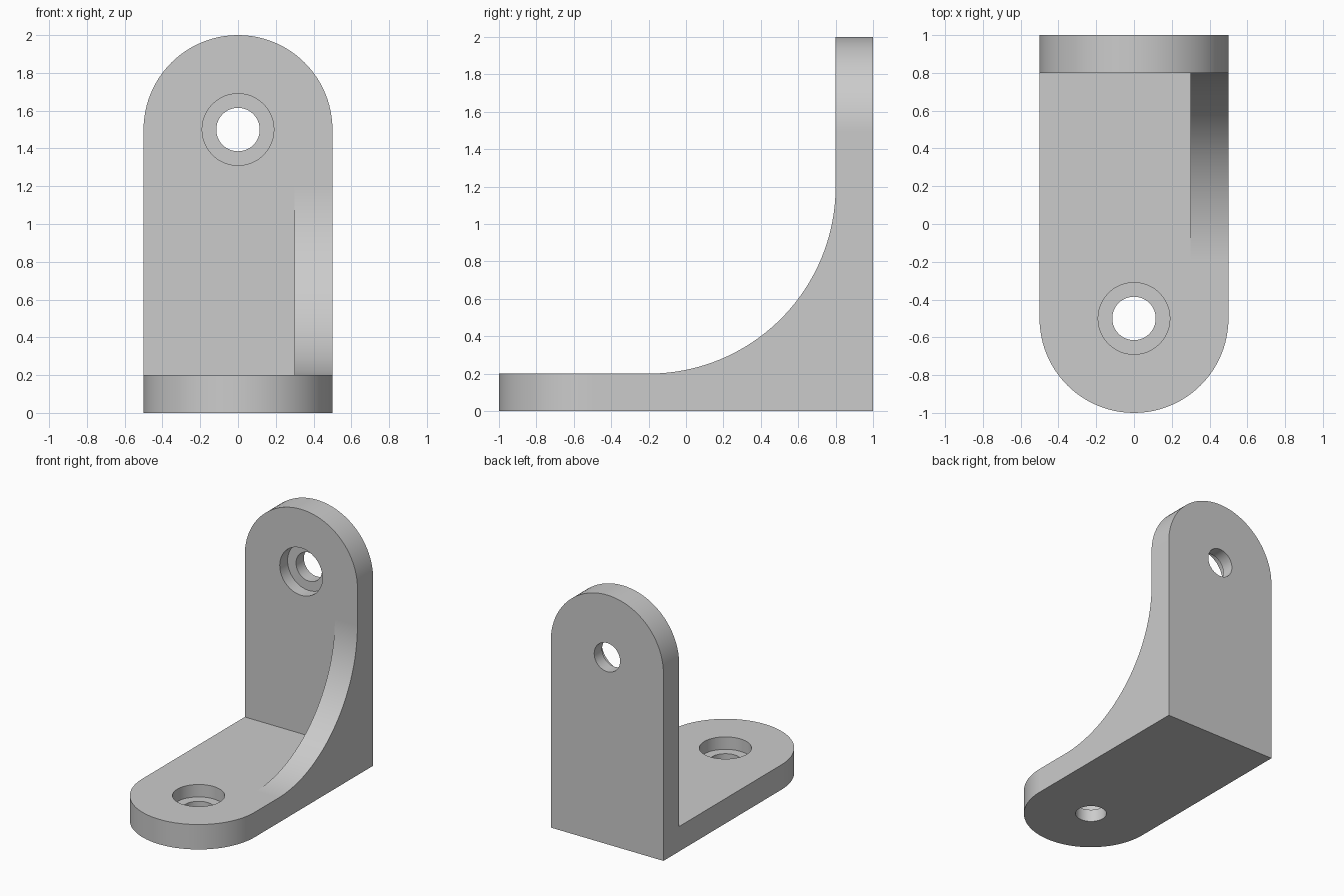
import bpy
import bmesh
from math import sin, cos, pi, radians
from mathutils import Vector, Matrix

cube = bpy.data.objects.get("Cube")
if cube:
    bpy.data.objects.remove(cube, do_unlink=True)

WIDTH, THICK = 1.0, 0.2
HALF = WIDTH / 2
RIB = 0.2
HOLE_R, BORE_R, BORE_DEPTH = 0.115, 0.19, 0.1

grey = bpy.data.materials.new("light grey")
grey.use_nodes = True
colour = (0.6, 0.6, 0.6, 1)
grey.diffuse_color = colour
grey.node_tree.nodes["Principled BSDF"].inputs["Base Color"].default_value = colour


def arc(cx, cy, r, start, end, steps):
    """Points on a circular arc, angles in degrees."""
    angles = [radians(start + (end - start) * i / steps) for i in range(steps + 1)]
    return [(cx + r * cos(a), cy + r * sin(a)) for a in angles]


def prism(name, points, to_3d, sweep):
    """Extrude a closed 2D profile, placed by to_3d, along sweep."""
    bm = bmesh.new()
    face = bm.faces.new([bm.verts.new(to_3d(u, v)) for u, v in points])
    out = bmesh.ops.extrude_face_region(bm, geom=[face], use_keep_orig=True)
    moved = [g for g in out["geom"] if isinstance(g, bmesh.types.BMVert)]
    bmesh.ops.translate(bm, verts=moved, vec=Vector(sweep))
    bmesh.ops.recalc_face_normals(bm, faces=bm.faces)
    mesh = bpy.data.meshes.new(name)
    bm.to_mesh(mesh)
    bm.free()
    mesh.materials.append(grey)
    obj = bpy.data.objects.new(name, mesh)
    bpy.context.collection.objects.link(obj)
    return obj


def combine(target, other, operation):
    """Apply a boolean and discard the helper."""
    mod = target.modifiers.new(operation.title(), 'BOOLEAN')
    mod.operation, mod.solver, mod.object = operation, 'EXACT', other
    bpy.context.view_layer.objects.active = target
    bpy.ops.object.modifier_apply(modifier=mod.name)
    bpy.data.objects.remove(other, do_unlink=True)


# Plate outline: square at the corner, round at the far end
outline = [(-HALF, 0), (HALF, 0)] + arc(0, 1.5, HALF, 0, 180, 48)


def on_base(u, v):
    return (u, 1 - v, 0)


def on_back(u, v):
    return (u, 1 - THICK, v)


# Base plate and upright back plate
bracket = prism("corner_bracket", outline, on_base, (0, 0, THICK))
back_plate = prism("back_plate", outline, on_back, (0, THICK, 0))
combine(bracket, back_plate, 'UNION')

# Curved side rib, tangent to both plates
rib_profile = arc(-0.2, 1.2, 1.0, -90, 0, 40) + [(0.9, 1.2), (0.9, 0.1), (-0.2, 0.1)]
rib = prism("side_rib", rib_profile, lambda u, v: (HALF - RIB, u, v), (RIB, 0, 0))
combine(bracket, rib, 'UNION')

# Counterbored screw hole through each plate
base_frame = Matrix.Translation((0, -0.5, THICK))
back_frame = Matrix.Translation((0, 1 - THICK, 1.5)) @ Matrix.Rotation(pi / 2, 4, 'X')
for frame in (base_frame, back_frame):
    for radius, depth in ((HOLE_R, THICK + 0.1), (BORE_R, BORE_DEPTH)):
        circle = arc(0, 0, radius, 0, 360, 48)[:-1]
        cutter = prism("hole_cutter", circle,
                       lambda u, v: frame @ Vector((u, v, 0.1)),
                       frame.to_3x3() @ Vector((0, 0, -0.1 - depth)))
        cutter.hide_render = True
        combine(bracket, cutter, 'DIFFERENCE')

# Smooth curves with crisp edges
bpy.ops.object.select_all(action='DESELECT')
bracket.select_set(True)
bpy.context.view_layer.objects.active = bracket
bpy.ops.object.shade_smooth_by_angle(angle=radians(30))
weighted = bracket.modifiers.new("Weighted Normals", 'WEIGHTED_NORMAL')
weighted.keep_sharp = True
